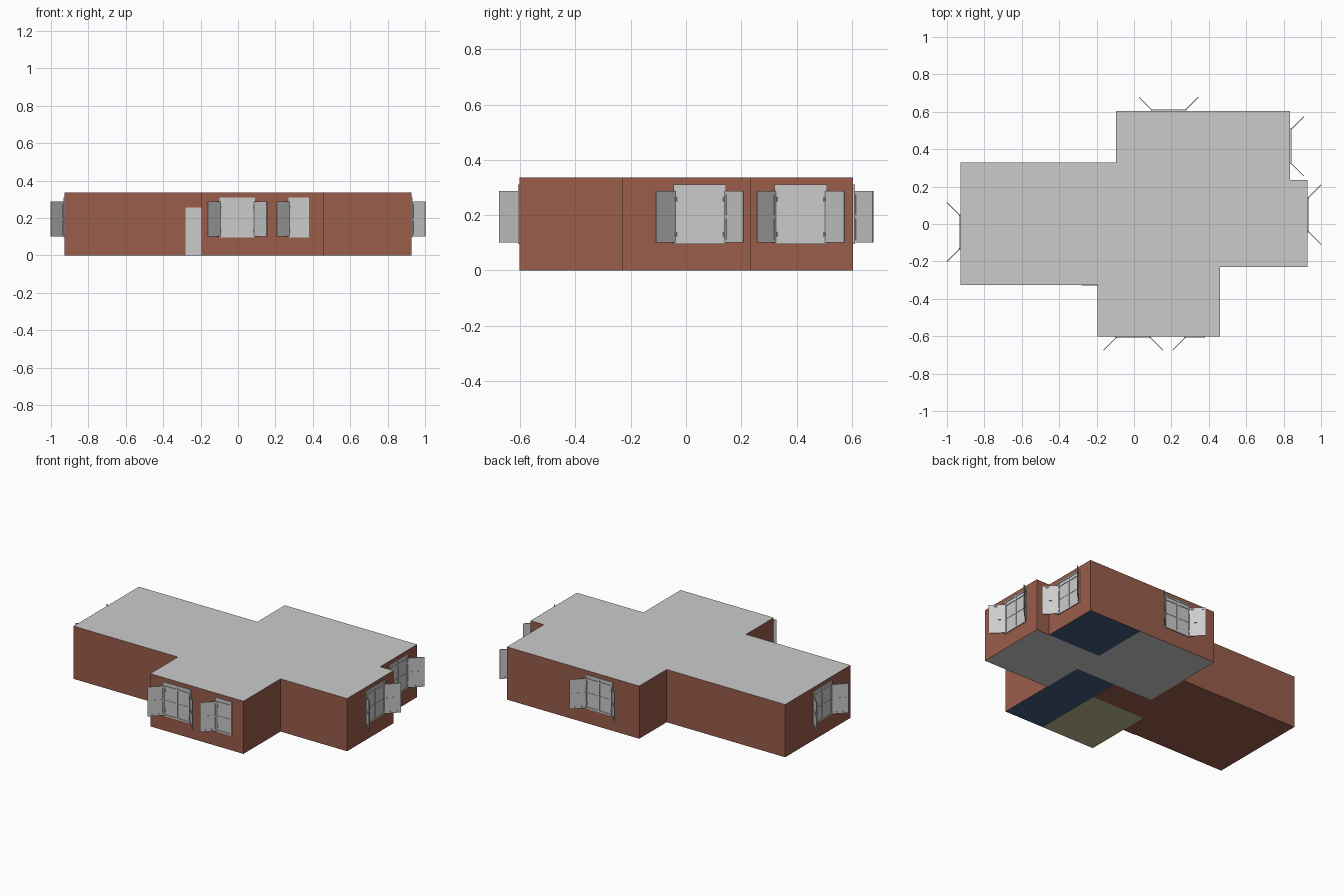
import bpy, bmesh
from math import radians
from mathutils import Matrix, Vector

if "Cube" in bpy.data.objects:
    bpy.data.objects.remove(bpy.data.objects["Cube"])


def material(name, rgb):
    mat = bpy.data.materials.new(name)
    mat.use_nodes = True
    mat.diffuse_color = (*rgb, 1)
    mat.node_tree.nodes["Principled BSDF"].inputs["Base Color"].default_value = (*rgb, 1)
    return mat


GRAY = material("light gray", (0.60, 0.60, 0.60))
BRICK = material("brick brown", (0.32, 0.11, 0.07))
NAVY = material("slate blue", (0.056, 0.102, 0.205))
OLIVE = material("pale olive", (0.515, 0.485, 0.283))

HEIGHT = 0.335
END = 0.928


def finish(bm, name, *mats):
    mesh = bpy.data.meshes.new(name)
    bm.to_mesh(mesh)
    bm.free()
    for mat in mats:
        mesh.materials.append(mat)
    obj = bpy.data.objects.new(name, mesh)
    bpy.context.collection.objects.link(obj)
    return obj


def polygon(bm, points, z=0.0):
    return bm.faces.new([bm.verts.new((x, y, z)) for x, y in points])


def box(bm, x0, x1, y0, y1, z0, z1):
    size = Vector((x1 - x0, y1 - y0, z1 - z0))
    mid = Vector((x0 + x1, y0 + y1, z0 + z1)) / 2
    bmesh.ops.create_cube(bm, size=1, matrix=Matrix.Translation(mid) @ Matrix.Diagonal((*size, 1)))


# Walls and flat roof, extruded from the outline
outline = [(-END, -0.325), (-0.195, -0.325), (-0.195, -0.602), (0.46, -0.602),
           (0.46, -0.23), (END, -0.23), (END, 0.235), (0.835, 0.235),
           (0.835, 0.605), (-0.095, 0.605), (-0.095, 0.33), (-END, 0.33)]
bm = bmesh.new()
base = polygon(bm, outline)
top = bmesh.ops.extrude_face_region(bm, geom=[base])["geom"]
bmesh.ops.translate(bm, vec=(0, 0, HEIGHT), verts=[v for v in top if isinstance(v, bmesh.types.BMVert)])
bmesh.ops.delete(bm, geom=[f for f in bm.faces if f.calc_center_median().z < 0.01], context="FACES_ONLY")
bmesh.ops.recalc_face_normals(bm, faces=bm.faces)
for f in bm.faces:
    f.material_index = 1 if abs(f.normal.z) > 0.5 else 0
finish(bm, "walls_and_roof", BRICK, GRAY)


# Room floors, seen from underneath
def floor(name, points, mat):
    bm = bmesh.new()
    polygon(bm, points)
    bmesh.ops.reverse_faces(bm, faces=bm.faces)
    finish(bm, name, mat)


def rect(x0, x1, y0, y1):
    return [(x0, y0), (x1, y0), (x1, y1), (x0, y1)]


floor("wing_floor", [(-END, -0.325), (-0.195, -0.325), (-0.195, -0.15), (0.18, -0.15),
                     (0.18, 0.04), (-0.095, 0.04), (-0.095, 0.33), (-END, 0.33)], BRICK)
floor("main_floor", [(-0.095, 0.04), (0.46, 0.04), (0.46, -0.23), (END, -0.23),
                     (END, 0.235), (0.46, 0.235), (0.46, 0.605), (-0.095, 0.605)], GRAY)
floor("back_room_floor", rect(0.46, 0.835, 0.235, 0.605), NAVY)
floor("front_room_floor", rect(0.18, 0.46, -0.602, 0.04), NAVY)
floor("corner_room_floor", rect(-0.195, 0.18, -0.602, -0.15), OLIVE)

# Front door
bm = bmesh.new()
box(bm, -0.28, -0.195, -0.329, -0.325, 0, 0.257)
finish(bm, "front_door", GRAY)

# Windows: local x runs along the wall, -y points outward
SILL, HEAD = 0.095, 0.31
LEAF_LOW, LEAF_HIGH, LEAF = 0.1, 0.287, 0.1


def window_frame(name, width, double, place):
    bm = bmesh.new()
    h, b = width / 2, 0.01
    box(bm, -h, h, -0.002, 0, SILL, HEAD)
    bars = [-h, h - b] + ([-b / 2] if double else [])
    for x in bars:
        box(bm, x, x + b, -0.006, 0, SILL, HEAD)
    for z in (SILL, LEAF_HIGH - b, HEAD - b):
        box(bm, -h, h, -0.006, 0, z, z + b)
    mid = (LEAF_LOW + LEAF_HIGH) / 2
    box(bm, -h, h, -0.004, 0, mid - 0.003, mid + 0.003)
    bm.transform(place)
    finish(bm, name + "_frame", GRAY)


def shutter(name, hinge_x, side, place):
    bm = bmesh.new()
    t, b = 0.0025, 0.012
    mid = (LEAF_LOW + LEAF_HIGH) / 2
    box(bm, 0, LEAF, -0.001, 0.001, LEAF_LOW, LEAF_HIGH)
    for x in (0, LEAF - b):
        box(bm, x, x + b, -t, t, LEAF_LOW, LEAF_HIGH)
    for z in (LEAF_LOW, mid - b / 2, LEAF_HIGH - b):
        box(bm, 0, LEAF, -t, t, z, z + b)
    for z in (LEAF_LOW + 0.03, LEAF_HIGH - 0.03):
        box(bm, -0.003, 0.004, -0.004, 0.004, z - 0.008, z + 0.008)
    angle = radians(-45 if side > 0 else -135)
    bm.transform(place @ Matrix.Translation((hinge_x, -0.002, 0)) @ Matrix.Rotation(angle, 4, "Z"))
    finish(bm, name, GRAY)


windows = [("front_window", (-0.004, -0.602), 0, 0.19, True),
           ("front_small_window", (0.325, -0.602), 0, 0.11, False),
           ("left_window", (END, 0.05), 90, 0.19, True),
           ("left_back_window", (0.835, 0.415), 90, 0.19, True),
           ("back_window", (0.185, 0.605), 180, 0.19, True),
           ("right_window", (-END, -0.043), -90, 0.19, True)]
for name, (x, y), turn, width, double in windows:
    place = Matrix.Translation((x, y, 0)) @ Matrix.Rotation(radians(turn), 4, "Z")
    window_frame(name, width, double, place)
    for side in ((-1, 1) if double else (-1,)):
        label = "_right_shutter" if side < 0 else "_left_shutter"
        shutter(name + label, side * (width / 2 - 0.007), side, place)
